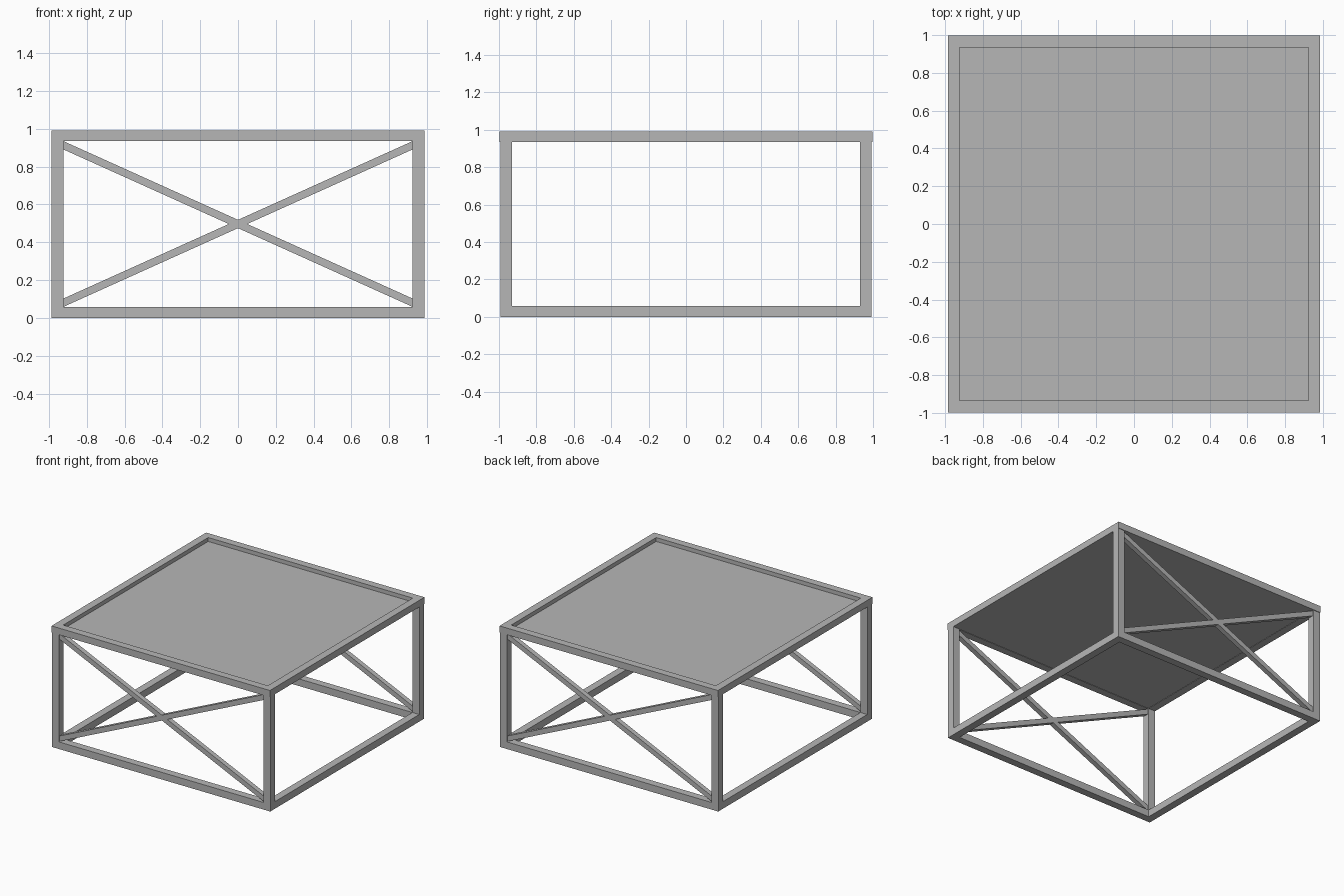
import bpy
import bmesh

if "Cube" in bpy.data.objects:
    bpy.data.objects.remove(bpy.data.objects["Cube"], do_unlink=True)

HX, HY, TOP = 0.986, 0.997, 0.99   # outer half sizes and height
TUBE = 0.062                       # square tube width
BRACE = 0.044                      # brace height measured at its upright end

grey = bpy.data.materials.new("warm_grey_metal")
grey.use_nodes = True
colour = (0.47, 0.47, 0.47, 1)
grey.diffuse_color = colour
grey.node_tree.nodes["Principled BSDF"].inputs["Base Color"].default_value = colour


def finish(name, bm):
    bmesh.ops.recalc_face_normals(bm, faces=bm.faces)
    mesh = bpy.data.meshes.new(name)
    bm.to_mesh(mesh)
    bm.free()
    mesh.materials.append(grey)
    obj = bpy.data.objects.new(name, mesh)
    bpy.context.collection.objects.link(obj)
    return obj


def prism(name, outline, shift):
    """Extrude a flat outline along a vector."""
    bm = bmesh.new()
    face = bm.faces.new([bm.verts.new(p) for p in outline])
    new = bmesh.ops.extrude_face_region(bm, geom=[face], use_keep_orig=True)
    verts = [g for g in new["geom"] if isinstance(g, bmesh.types.BMVert)]
    bmesh.ops.translate(bm, verts=verts, vec=shift)
    return finish(name, bm)


def box(name, x0, x1, y0, y1, z0, z1):
    outline = [(x0, y0, z0), (x1, y0, z0), (x1, y1, z0), (x0, y1, z0)]
    return prism(name, outline, (0, 0, z1 - z0))


def mitred_frame(name, hx, hy, z0, z1):
    """Four tubes joined with mitred corners."""
    corners = [(-1, -1), (1, -1), (1, 1), (-1, 1)]
    bm = bmesh.new()
    loops = []
    for inset, z in ((0, z0), (0, z1), (TUBE, z1), (TUBE, z0)):
        loops.append([bm.verts.new((sx * (hx - inset), sy * (hy - inset), z))
                      for sx, sy in corners])
    for i in range(4):
        a, b = loops[i], loops[(i + 1) % 4]
        for j in range(4):
            k = (j + 1) % 4
            bm.faces.new((a[j], a[k], b[k], b[j]))
    return finish(name, bm)


# Top rim and base
mitred_frame("top_frame", HX, HY, TOP - 0.055, TOP)
mitred_frame("base_frame", HX, HY - 0.005, 0, 0.058)

# Recessed table top
ix, iy = HX - TUBE, HY - TUBE
box("top_panel", -ix, ix, -iy, iy, 0.938, 0.958)

# Legs and crossed braces, mirrored front to back
for sy, end in ((-1, "front"), (1, "back")):
    outer = HY - 0.005
    y0, y1 = sorted((sy * outer, sy * (outer - TUBE)))
    for sx, side in ((-1, "right"), (1, "left")):
        x0, x1 = sorted((sx * HX, sx * ix))
        box(f"{end}_{side}_leg", x0, x1, y0, y1, 0.058, TOP - 0.055)

        # Brace rises towards this side, with upright cut ends
        low, high = 0.058, TOP - 0.055
        y = (y0 + y1) / 2 - 0.02
        outline = [(-sx * ix, y, low), (-sx * ix, y, low + BRACE),
                   (sx * ix, y, high), (sx * ix, y, high - BRACE)]
        prism(f"{end}_{side}_brace", outline, (0, 0.04, 0))
